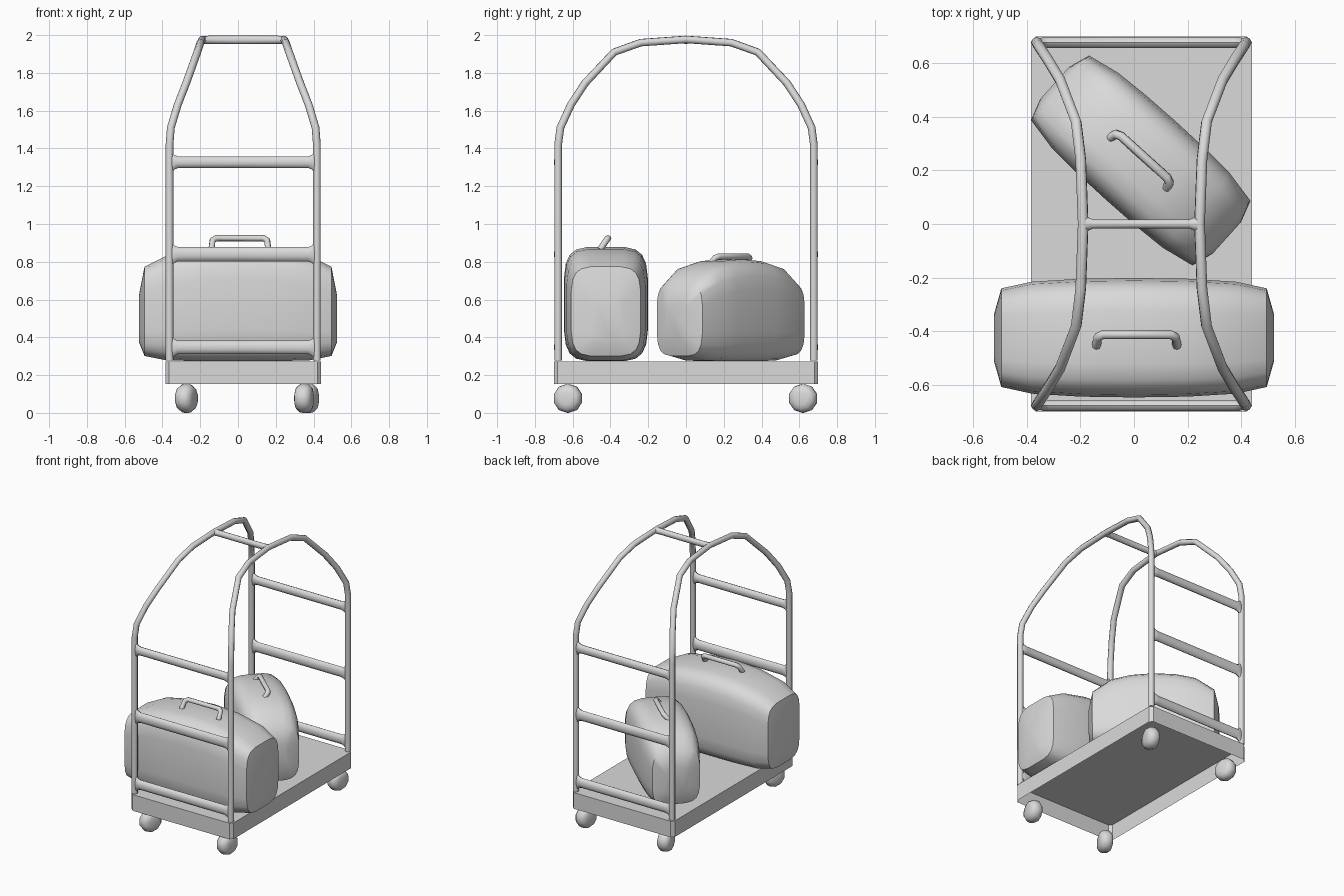
import bpy, bmesh
from math import cos, sin, pi, radians
from mathutils import Matrix

if "Cube" in bpy.data.objects:
    bpy.data.objects.remove(bpy.data.objects["Cube"])

grey = bpy.data.materials.new("light_grey")
grey.use_nodes = True
grey.diffuse_color = (0.7, 0.7, 0.7, 1)
grey.node_tree.nodes["Principled BSDF"].inputs["Base Color"].default_value = (0.7, 0.7, 0.7, 1)

MID = 0.0275      # cart centre line in x
POST = 0.39       # post offset from the centre line
END = 0.677       # post offset in y
DECK = 0.272      # deck height


def activate(obj):
    bpy.ops.object.select_all(action="DESELECT")
    obj.select_set(True)
    bpy.context.view_layer.objects.active = obj


def finish(obj, angle=45):
    if not obj.data.materials:
        obj.data.materials.append(grey)
    if angle:
        activate(obj)
        bpy.ops.object.shade_smooth_by_angle(angle=radians(angle))
    return obj


def from_bmesh(name, bm, matrix=Matrix(), angle=45):
    mesh = bpy.data.meshes.new(name)
    bm.to_mesh(mesh)
    bm.free()
    obj = bpy.data.objects.new(name, mesh)
    obj.matrix_world = matrix
    bpy.context.collection.objects.link(obj)
    return finish(obj, angle)


def loft(name, stations, matrix=Matrix(), power=2, sides=16, angle=45):
    """Skin rounded sections (x, half depth, low z, high z) along x."""
    bm = bmesh.new()
    rings = []
    for x, depth, low, high in stations:
        ring = []
        for i in range(sides):
            a = 2 * pi * (i + 0.5) / sides
            c, s = cos(a), sin(a)
            y = depth * abs(c) ** (2 / power) * (1 if c > 0 else -1)
            z = (high - low) / 2 * abs(s) ** (2 / power) * (1 if s > 0 else -1)
            ring.append(bm.verts.new((x, y, (low + high) / 2 + z)))
        rings.append(ring)
    for a, b in zip(rings, rings[1:]):
        for i in range(sides):
            j = (i + 1) % sides
            bm.faces.new((a[i], a[j], b[j], b[i]))
    bm.faces.new(rings[0])
    bm.faces.new(rings[-1])
    bmesh.ops.recalc_face_normals(bm, faces=bm.faces)
    return from_bmesh(name, bm, matrix, angle)


def tube(name, points, radius, matrix=Matrix()):
    curve = bpy.data.curves.new(name, "CURVE")
    curve.dimensions = "3D"
    curve.bevel_depth = radius
    curve.bevel_resolution = 2
    curve.use_fill_caps = True
    spline = curve.splines.new("POLY")
    spline.points.add(len(points) - 1)
    for p, co in zip(spline.points, points):
        p.co = (*co, 1)
    obj = bpy.data.objects.new(name, curve)
    obj.matrix_world = matrix
    bpy.context.collection.objects.link(obj)
    activate(obj)
    bpy.ops.object.convert(target="MESH")
    return finish(bpy.context.object, 50)


def both_ends(half):
    """Mirror stations listed from the middle outwards."""
    return [(-s[0], *s[1:]) for s in reversed(half[1:])] + half


def handle(name, half, foot, top, matrix):
    """Leaning grip; foot and top are (y, z)."""
    (fy, fz), (ty, tz) = foot, top
    right = [(half - 0.025, ty, tz), (half - 0.005, ty + (fy - ty) * 0.25, tz + (fz - tz) * 0.2),
             (half, fy, fz)]
    left = [(-x, y, z) for x, y, z in reversed(right)]
    tube(name, left + right, 0.017, matrix)


# Deck: shallow tray, open below, with cut corners
bm = bmesh.new()
bmesh.ops.create_cube(bm, size=1)
bmesh.ops.scale(bm, vec=(0.825, 1.4, 0.118), verts=bm.verts)
upright = [e for e in bm.edges if abs(e.verts[0].co.z - e.verts[1].co.z) > 0.05]
bmesh.ops.bevel(bm, geom=upright, offset=0.02, segments=1, affect="EDGES")
bmesh.ops.delete(bm, geom=[f for f in bm.faces if f.normal.z < -0.9], context="FACES_ONLY")
from_bmesh("deck", bm, Matrix.Translation((MID, 0, DECK - 0.059)), 0)

# Side hoops: posts that curve up and lean inwards; (y, half width, z)
arch = [(END, POST, DECK + 0.005), (END, POST, 1.42), (0.665, 0.383, 1.51), (0.61, 0.347, 1.63),
        (0.535, 0.302, 1.745), (0.38, 0.243, 1.91), (0.24, 0.226, 1.96), (0, 0.217, 1.977)]
for side, label in ((-1, "right"), (1, "left")):
    path = [(MID + side * w, y, z) for y, w, z in arch]
    path += [(x, -y, z) for x, y, z in reversed(path[:-1])]
    tube(label + "_hoop", path, 0.0205)

# End rails, flared where they meet the posts
for sign, label in ((-1, "front"), (1, "back")):
    for z, h, level in ((0.347, 0.036, "low"), (0.84, 0.038, "middle"), (1.327, 0.031, "high")):
        half = [(0, 0.022, z - h, z + h), (0.345, 0.022, z - h, z + h),
                (0.365, 0.022, z - h - 0.008, z + h + 0.008),
                (POST - 0.01, 0.015, z - h - 0.03, z + h + 0.03)]
        loft(f"{label}_{level}_rail", both_ends(half),
             Matrix.Translation((MID, sign * END, 0)), sides=10)

# Top crossbar
half = [(0, 0.018, 1.952, 1.997), (0.18, 0.018, 1.952, 1.997), (0.217, 0.034, 1.955, 1.995)]
loft("top_crossbar", both_ends(half), Matrix.Translation((MID, 0, 0)), sides=10)

# Casters, each swivelled a little differently
for name, x, y, turn in (("front_left", 0.35, -0.625, -12), ("back_left", 0.375, 0.62, -15),
                         ("front_right", -0.273, -0.625, -25), ("back_right", -0.273, 0.62, 12)):
    half = [(0, 0.078, -0.078, 0.078), (0.022, 0.075, -0.075, 0.075),
            (0.04, 0.06, -0.06, 0.06), (0.047, 0.035, -0.035, 0.035)]
    place = Matrix.Translation((x, y, 0.077)) @ Matrix.Rotation(radians(turn), 4, "Z")
    loft(name + "_wheel", both_ends(half), place, sides=10)

# Large suitcase across the front
place = Matrix.Translation((0, -0.424, 0))
half = [(0, 0.224, 0.272, 0.88), (0.2, 0.221, 0.272, 0.868), (0.38, 0.21, 0.277, 0.832),
        (0.495, 0.185, 0.3, 0.775), (0.523, 0.085, 0.37, 0.63)]
loft("large_suitcase", both_ends(half), place, power=4.5, sides=20, angle=50)
handle("large_suitcase_handle", 0.15, (-0.03, 0.865), (0.012, 0.925),
       place @ Matrix.Translation((0.01, 0, 0)))

# Small suitcase set at an angle behind it
place = Matrix.Translation((0.025, 0.237, 0)) @ Matrix.Rotation(radians(-42), 4, "Z")
half = [(0, 0.197, 0.272, 0.815), (0.15, 0.195, 0.272, 0.805), (0.28, 0.188, 0.277, 0.775),
        (0.405, 0.163, 0.3, 0.69), (0.432, 0.08, 0.38, 0.58)]
loft("small_suitcase", both_ends(half), place, power=4, sides=20, angle=50)
handle("small_suitcase_handle", 0.14, (-0.012, 0.795), (0.018, 0.828), place)
